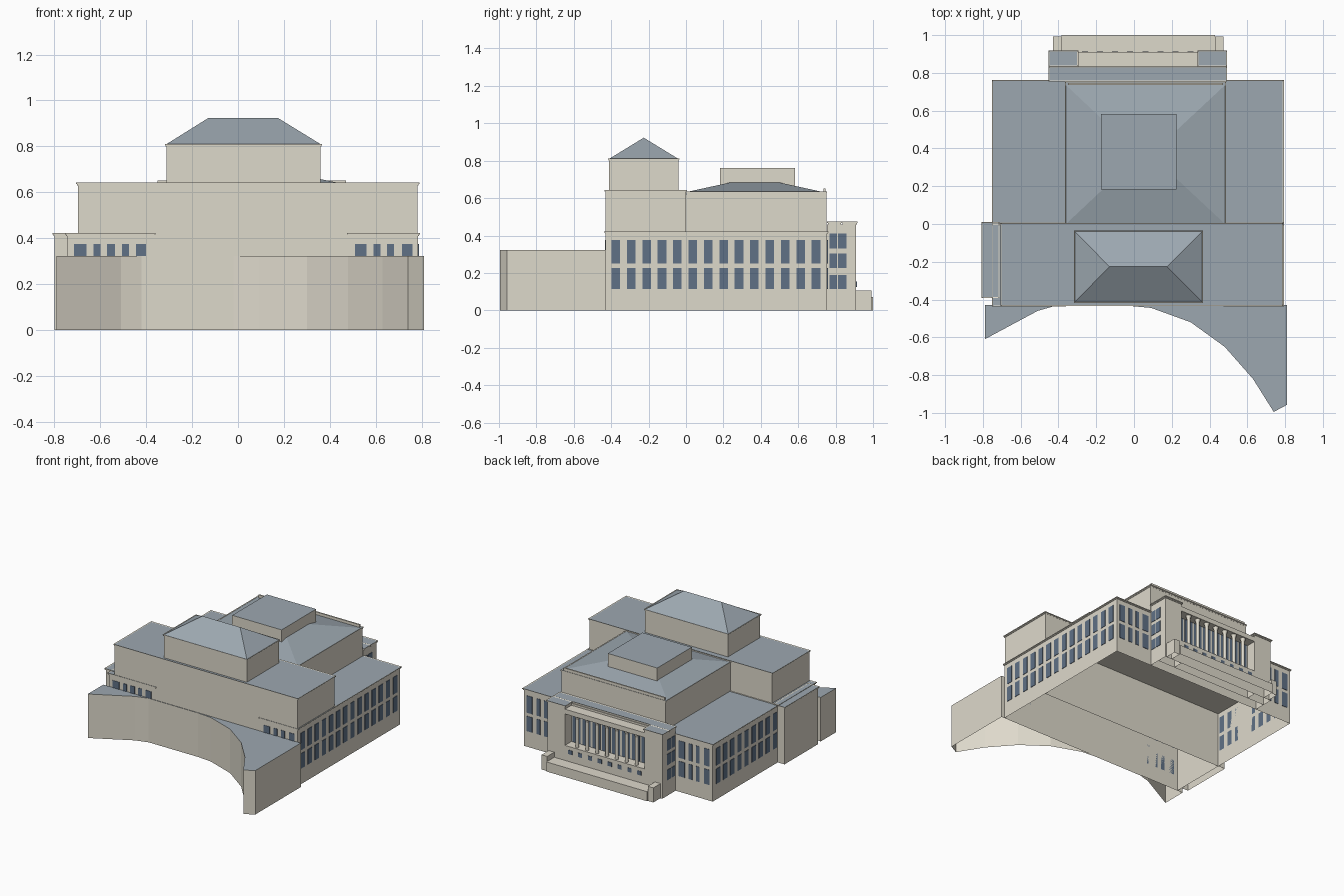
import bpy
import bmesh
import math

cube = bpy.data.objects.get("Cube")
if cube:
    bpy.data.objects.remove(cube, do_unlink=True)


def make_material(name, color):
    m = bpy.data.materials.new(name)
    m.use_nodes = True
    m.diffuse_color = (*color, 1)
    m.node_tree.nodes["Principled BSDF"].inputs["Base Color"].default_value = (*color, 1)
    return m


STONE = make_material("warm stone", (0.73, 0.695, 0.60))
SLATE = make_material("slate roof", (0.335, 0.39, 0.435))
GLASS = make_material("blue glass", (0.115, 0.165, 0.24))


def finish(bm, name, *mats):
    mesh = bpy.data.meshes.new(name)
    bm.to_mesh(mesh)
    bm.free()
    for m in mats:
        mesh.materials.append(m)
    ob = bpy.data.objects.new(name, mesh)
    bpy.context.collection.objects.link(ob)
    return ob


def add_prism(bm, points, z0, z1, closed=True, top_points=None):
    """Extruded outline (counter-clockwise); returns its top face."""
    lo = [bm.verts.new((x, y, z0)) for x, y in points]
    hi = [bm.verts.new((x, y, z1)) for x, y in top_points or points]
    n = len(points)
    for i in range(n):
        j = (i + 1) % n
        bm.faces.new((lo[i], lo[j], hi[j], hi[i]))
    if closed:
        bm.faces.new(lo[::-1])
    return bm.faces.new(hi)


def rect(x0, x1, y0, y1):
    return [(x0, y0), (x1, y0), (x1, y1), (x0, y1)]


def block(name, x0, x1, y0, y1, z0, z1, closed=False, top=STONE):
    bm = bmesh.new()
    add_prism(bm, rect(x0, x1, y0, y1), z0, z1, closed).material_index = 1
    return finish(bm, name, STONE, top)


def cornice(name, x0, x1, y0, y1, z0, z1, over=0.008):
    """Two-step projecting moulding with a stone rim around a slate top."""
    bm = bmesh.new()
    mid = (z0 + z1) / 2
    for grow, low, high in ((over / 2, z0, mid), (over, mid, z1)):
        top = add_prism(bm, rect(x0 - grow, x1 + grow, y0 - grow, y1 + grow), low, high)
    bm.normal_update()
    bmesh.ops.inset_individual(bm, faces=[top], thickness=0.008, depth=-0.003)
    top.material_index = 1
    return finish(bm, name, STONE, SLATE)


def hip_roof(name, base, top, z0, z1):
    bm = bmesh.new()
    add_prism(bm, rect(*base), z0, z1, True, rect(*top))
    bmesh.ops.remove_doubles(bm, verts=bm.verts, dist=1e-5)
    return finish(bm, name, SLATE)


def windows(name, axis, face, spans, rows):
    """Thin glass plates standing just proud of the plane axis = face."""
    bm = bmesh.new()
    near, far = sorted((face, face + math.copysign(0.003, face)))
    for a, b in spans:
        for z0, z1 in rows:
            outline = rect(near, far, a, b) if axis == "x" else rect(a, b, near, far)
            add_prism(bm, outline, z0, z1)
    return finish(bm, name, GLASS)


def spread(start, pitch, width, count):
    return [(start + pitch * i - width / 2, start + pitch * i + width / 2) for i in range(count)]


# Lower masses, open underneath
block("rear_hall_walls", -0.745, 0.785, 0, 0.755, 0, 0.41)
cornice("rear_hall_cornice", -0.745, 0.785, 0.004, 0.755, 0.41, 0.422)
block("front_hall_walls", -0.745, 0.785, -0.43, 0, 0, 0.41)
cornice("front_left_cornice", 0.482, 0.785, -0.43, 0, 0.41, 0.422)
cornice("front_right_cornice", -0.745, -0.367, -0.43, 0, 0.41, 0.422)
block("side_bay_walls", -0.80, -0.745, -0.385, 0.003, 0, 0.41)
cornice("side_bay_cornice", -0.80, -0.72, -0.385, 0.003, 0.41, 0.4225)

# Tall front block with hipped tower
block("tall_block_walls", -0.698, 0.782, -0.43, 0, 0.405, 0.63)
cornice("tall_block_cornice", -0.698, 0.782, -0.427, -0.003, 0.63, 0.643)
block("tower_walls", -0.312, 0.36, -0.412, -0.04, 0.635, 0.80)
cornice("tower_cornice", -0.312, 0.36, -0.412, -0.04, 0.80, 0.811, 0.006)
hip_roof("tower_roof", (-0.314, 0.362, -0.414, -0.038), (-0.13, 0.175, -0.226, -0.226), 0.808, 0.923)

# Raised rear hall with low hipped roof and lantern box
block("upper_hall_walls", -0.36, 0.482, 0, 0.75, 0.41, 0.62)
cornice("upper_hall_cornice", -0.36, 0.482, 0.006, 0.748, 0.62, 0.635, 0.006)
hip_roof("upper_hall_roof", (-0.36, 0.482, 0, 0.735), (-0.11, 0.23, 0.235, 0.50), 0.632, 0.683)
block("roof_edge_strip", -0.35, 0.47, 0.736, 0.746, 0.63, 0.652)
block("roof_box", -0.175, 0.225, 0.183, 0.583, 0.645, 0.76, True, SLATE)

# Sweeping concave front wing
curve = [(-0.79, -0.61), (-0.51, -0.46), (-0.42, -0.434), (-0.02, -0.434), (0.09, -0.444),
         (0.30, -0.52), (0.48, -0.65), (0.63, -0.82), (0.74, -0.995), (0.81, -0.957)]
bm = bmesh.new()
wing_top = add_prism(bm, curve + [(0.81, -0.43), (-0.79, -0.43)], 0, 0.322, False)
wing_top.material_index = 1
bm.normal_update()
bmesh.ops.triangulate(bm, faces=[wing_top])
finish(bm, "curved_wing", STONE, SLATE)

# Rear portico
block("portico_body", -0.445, 0.485, 0.755, 0.835, 0, 0.46)
cornice("portico_body_cornice", -0.445, 0.485, 0.762, 0.826, 0.46, 0.474)
for side, x0, x1 in (("right", -0.445, -0.303), ("left", 0.343, 0.485)):
    block(f"portico_{side}_end", x0, x1, 0.835, 0.91, 0, 0.46)
    cornice(f"portico_{side}_cornice", x0, x1, 0.842, 0.91, 0.46, 0.474)
block("portico_base", -0.303, 0.343, 0.835, 0.91, 0, 0.18)
block("portico_beam", -0.303, 0.343, 0.835, 0.91, 0.41, 0.445, True)

# Columns with flared capitals
bays = 8
pitch = 0.64 / bays
bm = bmesh.new()
for i in range(1, bays):
    x, y = -0.30 + pitch * i, 0.885
    ring = [(math.cos(a), math.sin(a)) for a in (math.tau * k / 12 for k in range(12))]
    shaft = [(x + c * 0.012, y + s * 0.012) for c, s in ring]
    flare = [(x + c * 0.02, y + s * 0.02) for c, s in ring]
    add_prism(bm, shaft, 0.18, 0.385)
    add_prism(bm, shaft, 0.385, 0.412, True, flare)
columns = finish(bm, "portico_columns", STONE)
bpy.context.view_layer.objects.active = columns
columns.select_set(True)
bpy.ops.object.shade_smooth_by_angle(angle=math.radians(35))

# Rear terrace and side piers
block("terrace", -0.385, 0.43, 0.91, 1.0, 0, 0.07)
block("terrace_right_pier", -0.43, -0.385, 0.91, 0.992, 0, 0.107)
block("terrace_left_pier", 0.43, 0.475, 0.91, 0.992, 0, 0.107)

# Windows
two_rows = [(0.115, 0.225), (0.25, 0.375)]
three_rows = [(0.115, 0.19), (0.225, 0.305), (0.33, 0.41)]
side_spans = spread(-0.375, 0.0823, 0.046, 14)
windows("left_side_windows", "x", 0.785, side_spans, two_rows)
windows("right_side_windows", "x", -0.745, side_spans[5:], two_rows)
four = [(0.51, 0.56), (0.59, 0.62), (0.65, 0.68), (0.715, 0.76)]
mirrored = [(0.04 - b, 0.04 - a) for a, b in four]
windows("front_left_windows", "y", -0.43, four, two_rows)
windows("front_right_windows", "y", -0.43,
        [(-0.715, -0.66), (-0.63, -0.60), (-0.57, -0.535), (-0.505, -0.475), (-0.445, -0.40)], two_rows)
windows("rear_windows", "y", 0.755, four + mirrored, two_rows)
for side, x in (("right", -0.445), ("left", 0.485)):
    windows(f"portico_{side}_windows", "x", x, [(0.767, 0.806), (0.814, 0.858)], three_rows)
bay_start = -0.30 + pitch / 2
windows("portico_tall_windows", "y", 0.835, spread(bay_start, pitch, 0.064, bays), [(0.182, 0.408)])
windows("portico_small_windows", "y", 0.91, spread(bay_start, pitch, 0.032, bays), [(0.125, 0.155)])
